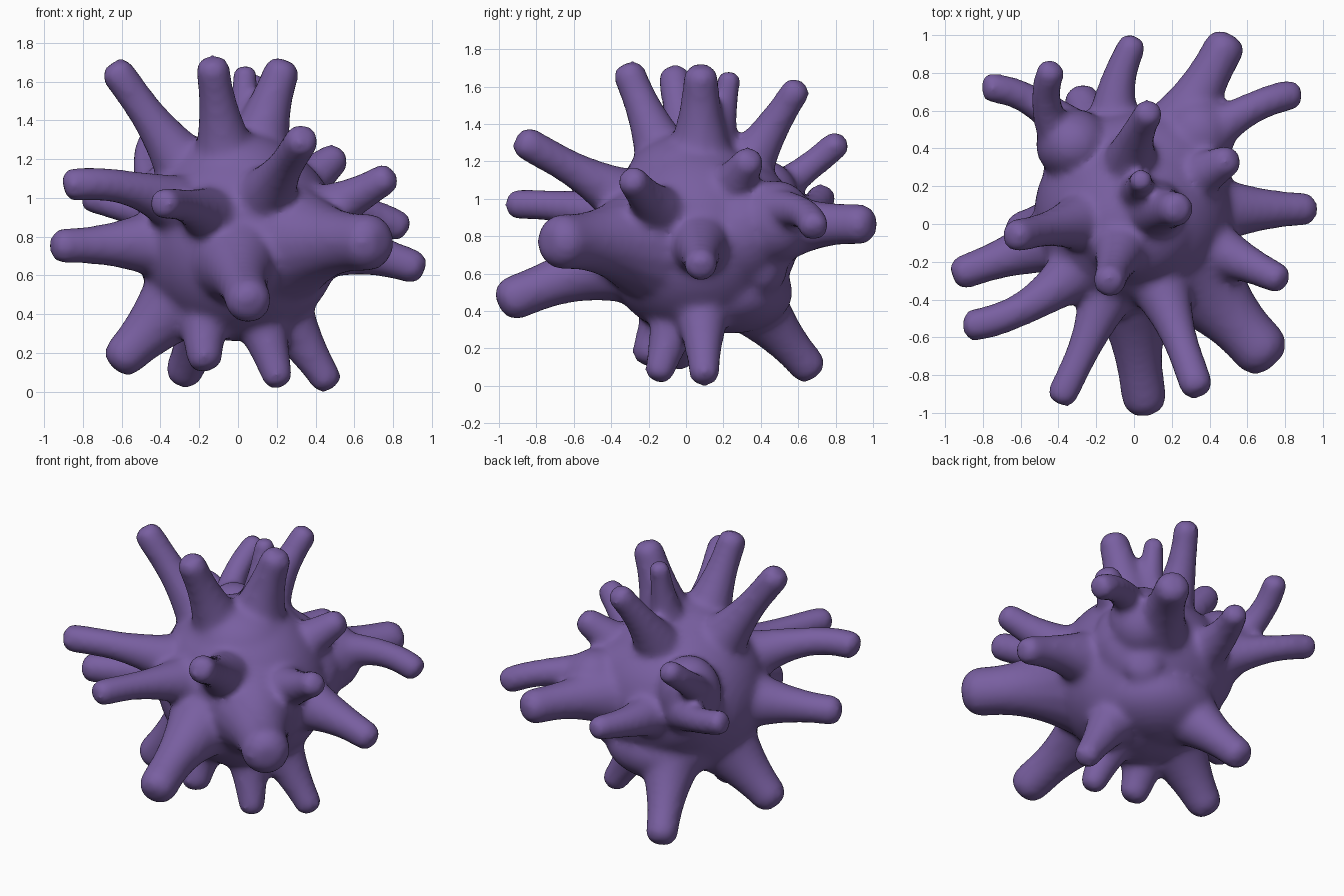
import bpy, bmesh, math
from mathutils import Vector, Matrix

cube = bpy.data.objects.get("Cube")
if cube:
    bpy.data.objects.remove(cube, do_unlink=True)

CORE = Vector((0, 0.07, 0.78))

# Rounded masses of the body: centre and radii
MASSES = {
    "main": ((0, 0.05, 0.79), (0.53, 0.51, 0.53)),
    "back": ((0.02, 0.3, 0.82), (0.5, 0.31, 0.38)),
    "crown": ((0, 0, 1.1), (0.34, 0.32, 0.25)),
    "belly": ((0, 0.25, 0.5), (0.36, 0.32, 0.22)),
    "right_web": ((-0.32, 0.42, 0.97), (0.2, 0.19, 0.24)),
    "left_web": ((0.34, 0.48, 0.88), (0.2, 0.2, 0.22)),
}

# Spikes: tip x, y, z and thickness
SPIKES = {
    "top_front": (-0.14, -0.33, 1.73, 0.09),
    "top_centre": (0.25, 0.08, 1.72, 0.095),
    "top_small": (0.04, 0.24, 1.69, 0.063),
    "top_right": (-0.66, -0.07, 1.7, 0.088),
    "top_back": (0.1, 0.62, 1.63, 0.08),
    "front_high": (0.35, -0.91, 1.33, 0.09),
    "front_mid": (-0.41, -0.96, 0.97, 0.083),
    "front_low": (0.07, -1.01, 0.43, 0.12),
    "front_left_stout": (0.75, -0.75, 0.77, 0.15),
    "left_front": (0.81, -0.31, 1.13, 0.083),
    "left_side": (0.97, 0.08, 0.62, 0.09),
    "left_back": (0.88, 0.69, 0.82, 0.083),
    "back_stout": (0.52, 1.01, 0.86, 0.11),
    "left_bump": (0.54, 0.36, 1.24, 0.07),
    "right_front_high": (-0.91, -0.54, 1.06, 0.087),
    "right_front_low": (-0.97, -0.28, 0.75, 0.093),
    "right_back": (-0.81, 0.72, 1.02, 0.08),
    "right_back_high": (-0.42, 0.85, 1.33, 0.077),
    "back_hook": (0.02, 1.0, 0.86, 0.077),
    "foot_back": (-0.3, 0.7, 0.05, 0.1),
    "foot_left": (0.49, 0.1, 0.01, 0.08),
    "foot_front": (0.22, -0.16, 0.02, 0.072),
    "foot_right": (-0.65, -0.05, 0.12, 0.107),
    "foot_front_right": (-0.16, -0.23, 0.11, 0.073),
    "back_bump": (0.34, 0.5, 0.58, 0.07),
}

# Sideways pull on the middle of the spikes that curve
BENDS = {
    "top_centre": (-0.05, 0, 0),
    "top_back": (-0.13, 0, 0),
    "front_mid": (0.06, 0, 0.1),
    "front_low": (-0.06, 0, 0.06),
    "left_front": (0, 0, -0.08),
    "left_side": (0, 0, 0.1),
    "left_back": (0, 0.24, 0.28),
    "back_stout": (0, 0, 0.06),
    "right_front_high": (0, -0.26, 0.2),
    "right_back": (0, 0.32, 0),
    "right_back_high": (-0.38, 0, -0.06),
    "back_hook": (-0.24, 0, 0),
    "foot_front_right": (-0.14, 0, 0),
}


def add_ellipsoid(bm, centre, radii):
    place = Matrix.Translation(centre) @ Matrix.Diagonal((*radii, 1))
    bmesh.ops.create_icosphere(bm, subdivisions=4, radius=1, matrix=place)


def add_spike(bm, tip, thick, bend, steps=36, sides=16):
    """Round-ended tube from the core to the tip, flaring into the body."""
    tip = Vector(tip)
    middle = CORE.lerp(tip, 0.55) + Vector(bend)
    cap = 1 - 0.9 * thick / (tip - CORE).length
    rings = []
    for i in range(steps):
        t = i / steps
        if i > steps * 0.7:                      # crowd rings towards the tip
            t = 1 - (1 - t) ** 1.4 * 0.3 ** -0.4
        point = CORE * (1 - t) ** 2 + middle * 2 * t * (1 - t) + tip * t * t
        along = (middle - CORE) * (1 - t) + (tip - middle) * t
        turn = along.to_track_quat('Z', 'Y')
        flare = min(1, max(0, 1 - ((point - CORE).length - 0.45) / 0.48))
        r = thick * (1 + flare ** 2)
        if t > cap:
            r *= math.sqrt(1 - ((t - cap) / (1 - cap)) ** 2)
        ring = []
        for k in range(sides):
            a = math.tau * k / sides
            offset = Vector((math.cos(a), math.sin(a), 0)) * r
            ring.append(bm.verts.new(point + turn @ offset))
        rings.append(ring)
    for low, high in zip(rings, rings[1:]):
        for k in range(sides):
            n = (k + 1) % sides
            bm.faces.new((low[k], low[n], high[n], high[k]))
    bm.faces.new(rings[0][::-1])
    bm.faces.new(rings[-1])


# Body and spikes gathered in one mesh
bm = bmesh.new()
for centre, radii in MASSES.values():
    add_ellipsoid(bm, centre, radii)
for name, (x, y, z, thick) in SPIKES.items():
    add_spike(bm, (x, y, z), thick, BENDS.get(name, (0, 0, 0)))
mesh = bpy.data.meshes.new("spiky_body")
bm.to_mesh(mesh)
bm.free()
body = bpy.data.objects.new("spiky_body", mesh)
bpy.context.collection.objects.link(body)

# Fuse everything into one soft skin
remesh = body.modifiers.new("fuse", 'REMESH')
remesh.mode = 'VOXEL'
remesh.voxel_size = 0.022
remesh.use_smooth_shade = True
soften = body.modifiers.new("soften", 'SMOOTH')
soften.factor = 0.5
soften.iterations = 12

# Single purple skin colour
purple = bpy.data.materials.new("purple_skin")
purple.use_nodes = True
colour = (0.19, 0.115, 0.355, 1)
purple.diffuse_color = colour
purple.node_tree.nodes["Principled BSDF"].inputs["Base Color"].default_value = colour
mesh.materials.append(purple)
for face in mesh.polygons:
    face.use_smooth = True
